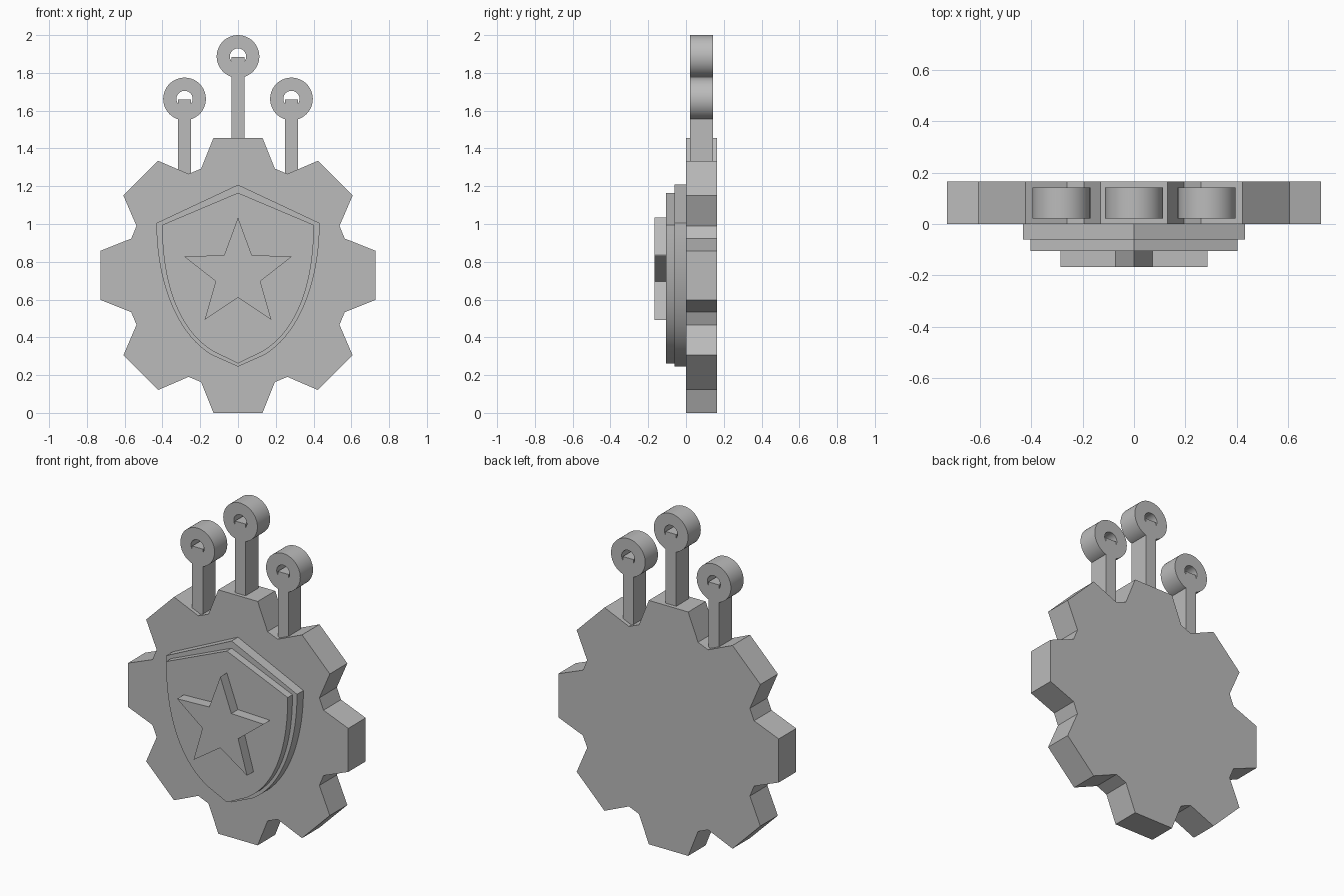
import bpy
import bmesh
from math import sin, cos, pi, radians
from mathutils import Vector, Matrix
from mathutils.geometry import interpolate_bezier

if "Cube" in bpy.data.objects:
    bpy.data.objects.remove(bpy.data.objects["Cube"])

GREY = (0.5, 0.5, 0.5, 1)
grey = bpy.data.materials.new("plain grey")
grey.use_nodes = True
grey.diffuse_color = GREY
grey.node_tree.nodes["Principled BSDF"].inputs["Base Color"].default_value = GREY

CENTRE = 0.728


def finish(name, bm, smooth=False):
    bmesh.ops.recalc_face_normals(bm, faces=bm.faces)
    mesh = bpy.data.meshes.new(name)
    bm.to_mesh(mesh)
    bm.free()
    mesh.materials.append(grey)
    obj = bpy.data.objects.new(name, mesh)
    bpy.context.collection.objects.link(obj)
    if smooth:
        bpy.ops.object.select_all(action="DESELECT")
        obj.select_set(True)
        bpy.context.view_layer.objects.active = obj
        bpy.ops.object.shade_smooth_by_angle(angle=radians(40))


def prism(name, outline, front, back, smooth=False):
    """Extrude an (x, z) outline from y = front to y = back."""
    bm = bmesh.new()
    face = bm.faces.new([bm.verts.new((x, front, z)) for x, z in outline])
    new = bmesh.ops.extrude_face_region(bm, geom=[face])["geom"]
    verts = [v for v in new if isinstance(v, bmesh.types.BMVert)]
    bmesh.ops.translate(bm, verts=verts, vec=(0, back - front, 0))
    finish(name, bm, smooth)


def ring(name, x, z, outer, inner, front, back):
    """Spin a rectangular section around the y axis."""
    bm = bmesh.new()
    section = [(inner, front), (outer, front), (outer, back), (inner, back)]
    verts = [bm.verts.new((x + r, y, z)) for r, y in section]
    edges = [bm.edges.new((verts[i], verts[(i + 1) % 4])) for i in range(4)]
    bmesh.ops.spin(bm, geom=verts + edges, cent=(x, 0, z), axis=(0, 1, 0),
                   angle=2 * pi, steps=48, use_merge=True)
    bmesh.ops.remove_doubles(bm, verts=bm.verts, dist=0.0001)
    finish(name, bm, True)


# Gear plate with eight tapered teeth
tooth = [(-0.195, 0.565), (-0.13, CENTRE), (0.13, CENTRE), (0.195, 0.565)]
gear = []
for i in range(8):
    turn = Matrix.Rotation(-i * pi / 4, 2)
    for point in tooth:
        p = turn @ Vector(point)
        gear.append((p.x, p.y + CENTRE))
prism("gear_plate", gear, 0, 0.165)


# Two stacked shield layers
def shield(peak, width, shoulder, low_x, low_z, tip):
    curve = interpolate_bezier(
        Vector((width, shoulder, 0)), Vector((width, shoulder - 0.3, 0)),
        Vector((low_x + 0.19, low_z + 0.115, 0)), Vector((low_x, low_z, 0)), 20)
    side = [(p.x, p.y) for p in curve]
    return [(0, peak)] + side + [(0, tip)] + [(-x, z) for x, z in reversed(side)]


prism("shield_base", shield(1.208, 0.432, 1.005, 0.14, 0.307, 0.245), 0, -0.06, True)
prism("shield_face", shield(1.165, 0.402, 0.995, 0.13, 0.325, 0.262), -0.06, -0.105, True)

# Raised star
star = []
for i in range(10):
    r = 0.124 if i % 2 else 0.3
    star.append((r * sin(i * pi / 5), 0.735 + r * cos(i * pi / 5)))
prism("star", star, -0.105, -0.167)

# Three stems topped with rings
for label, x, z in (("left", 0.283, 1.662), ("middle", 0, 1.887), ("right", -0.283, 1.662)):
    ring(label + "_ring", x, z, 0.113, 0.043, 0.022, 0.142)
    prism(label + "_stem", [(x - 0.035, 1.22), (x + 0.035, 1.22),
                            (x + 0.035, z - 0.003), (x - 0.035, z - 0.003)], 0.022, 0.142)
